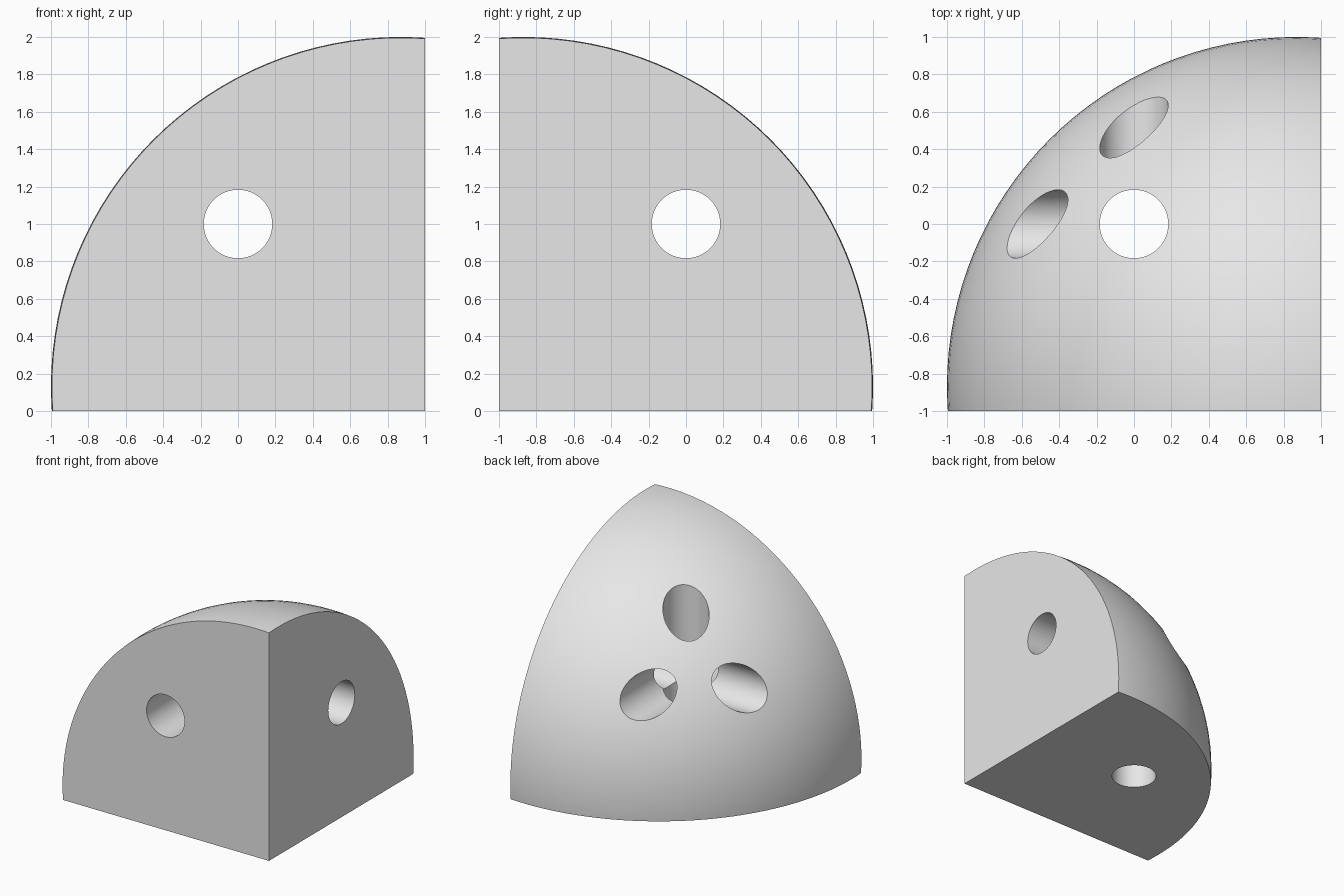
import bpy
import math

default_cube = bpy.data.objects.get("Cube")
if default_cube:
    bpy.data.objects.remove(default_cube, do_unlink=True)

INSET = 0.13            # sphere centre, measured in from each flat side
RADIUS = 2 - INSET
BORE_RADIUS = 0.183
BLOCK = 3

grey = bpy.data.materials.new("light grey")
grey.use_nodes = True
colour = (0.8, 0.8, 0.8, 1)
grey.diffuse_color = colour
grey.node_tree.nodes["Principled BSDF"].inputs["Base Color"].default_value = colour


def cut(target, cutter, operation):
    """Apply a boolean to the target and discard the cutter."""
    cutter.hide_render = True
    mod = target.modifiers.new("cut", "BOOLEAN")
    mod.operation = operation
    mod.solver = "EXACT"
    mod.object = cutter
    bpy.ops.object.select_all(action="DESELECT")
    target.select_set(True)
    bpy.context.view_layer.objects.active = target
    bpy.ops.object.modifier_apply(modifier=mod.name)
    bpy.data.objects.remove(cutter, do_unlink=True)


# Rounded body: a sphere trimmed by three square sides
bpy.ops.mesh.primitive_uv_sphere_add(
    segments=128, ring_count=64, radius=RADIUS,
    location=(1 - INSET, INSET - 1, INSET))
body = bpy.context.object
body.name = "sphere_corner_block"
body.data.materials.append(grey)

bpy.ops.mesh.primitive_cube_add(
    size=BLOCK, location=(1 - BLOCK / 2, BLOCK / 2 - 1, BLOCK / 2))
trim = bpy.context.object
trim.name = "corner_trim"
trim.data.materials.append(grey)
cut(body, trim, "INTERSECT")

# Three round bores, one along each axis, crossing in the middle
quarter = math.pi / 2
for name, turn in (("x", (0, quarter, 0)), ("y", (quarter, 0, 0)), ("z", (0, 0, 0))):
    bpy.ops.mesh.primitive_cylinder_add(
        vertices=96, radius=BORE_RADIUS, depth=4, location=(0, 0, 1), rotation=turn)
    bore = bpy.context.object
    bore.name = "bore_cutter_" + name
    bore.data.materials.append(grey)
    cut(body, bore, "DIFFERENCE")

# Smooth curved surfaces with crisp rims
bpy.ops.object.select_all(action="DESELECT")
body.select_set(True)
bpy.context.view_layer.objects.active = body
bpy.ops.object.shade_smooth_by_angle(angle=math.radians(20))
